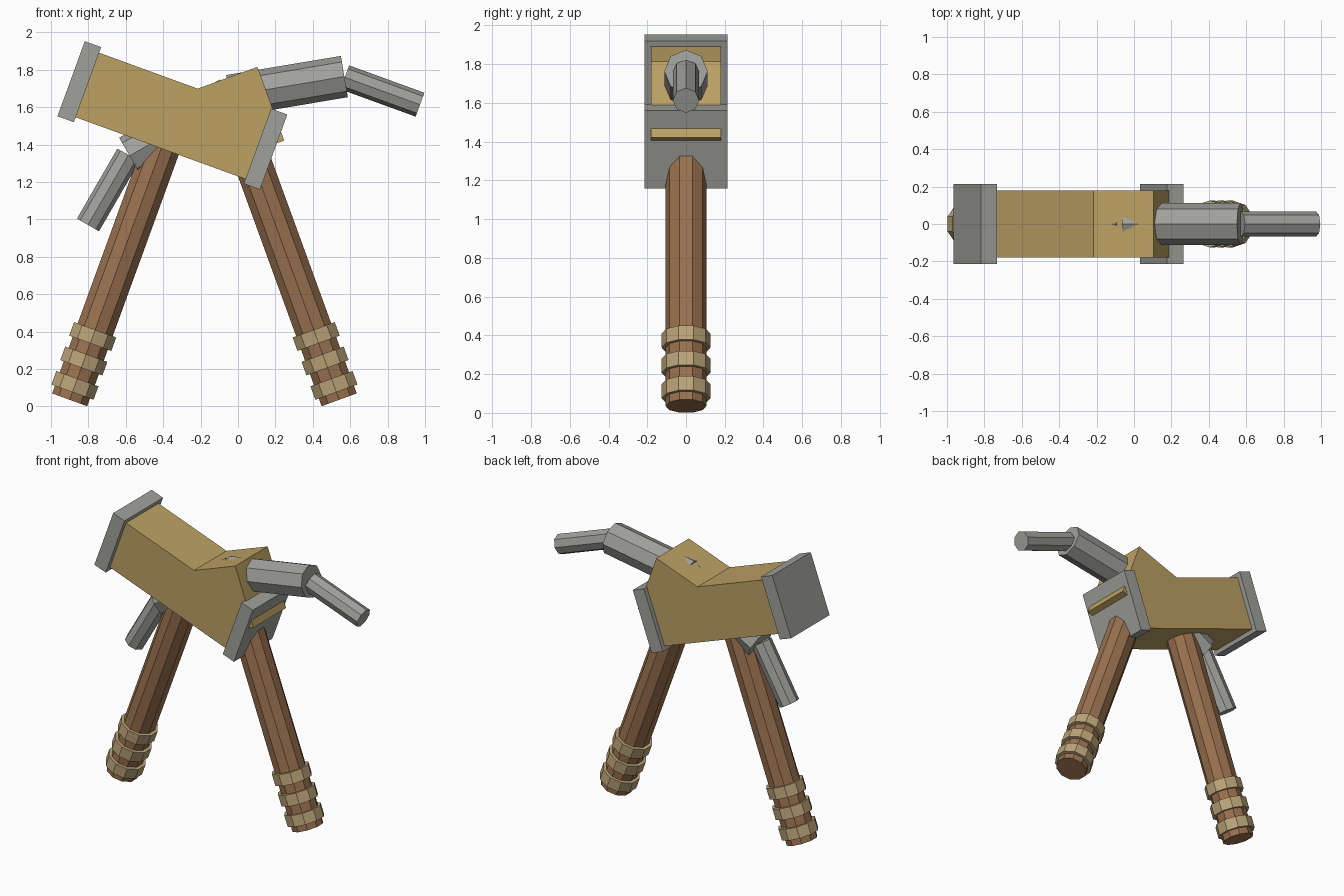
import bpy, bmesh, math
from mathutils import Matrix, Vector

if "Cube" in bpy.data.objects:
    bpy.data.objects.remove(bpy.data.objects["Cube"])


def material(name, r, g, b):
    """Flat colour given as 0-255 display values."""
    def lin(c):
        c /= 255
        return c / 12.92 if c <= 0.04045 else ((c + 0.055) / 1.055) ** 2.4
    m = bpy.data.materials.new(name)
    m.diffuse_color = (lin(r), lin(g), lin(b), 1)
    m.use_nodes = True
    m.node_tree.nodes["Principled BSDF"].inputs["Base Color"].default_value = m.diffuse_color
    return m


TAN = material("tan", 188, 161, 99)
GREY = material("grey", 160, 161, 156)
BROWN = material("brown", 153, 113, 79)
BAND = material("pale_band", 186, 163, 120)


def finish(name, bm, mat, center, tilt):
    """Tilt about the y axis, move into place and link."""
    bm.transform(Matrix.Translation(center) @ Matrix.Rotation(math.radians(tilt), 4, 'Y'))
    me = bpy.data.meshes.new(name)
    bm.to_mesh(me)
    bm.free()
    me.materials.append(mat)
    ob = bpy.data.objects.new(name, me)
    bpy.context.collection.objects.link(ob)
    return ob


def box(name, mat, center, size, tilt):
    bm = bmesh.new()
    bmesh.ops.create_cube(bm, size=1)
    bmesh.ops.scale(bm, vec=size, verts=bm.verts)
    return finish(name, bm, mat, center, tilt)


def prism(name, mat, center, radius, length, tilt, sides):
    bm = bmesh.new()
    bmesh.ops.create_cone(bm, cap_ends=True, segments=sides, radius1=radius,
                          radius2=radius, depth=length)
    return finish(name, bm, mat, center, tilt)


def on_body(u, v):
    """Point in the tilted body frame (u along the body, v across it)."""
    return Matrix.Rotation(math.radians(20), 3, 'Y') @ Vector((u, 0, v))


# Main body, the crossing block and the two end plates
box("body", TAN, on_body(-0.865, 1.339), (1.07, 0.36, 0.367), 20)
box("body_cross_block", TAN, (-0.003, 0, 1.553), (0.38, 0.36, 0.419), -20)
box("rear_plate", GREY, on_body(-1.391, 1.341), (0.093, 0.427, 0.427), 20)
box("front_plate", GREY, on_body(-0.332, 1.343), (0.092, 0.427, 0.427), 20)

# Arms: thick upper section and thin lower section
prism("right_upper_arm", GREY, (0.262, 0, 1.712), 0.112, 0.622, 80.5, 8)
prism("right_lower_arm", GREY, (0.772, 0, 1.686), 0.068, 0.428, 110, 8)
prism("left_upper_arm", GREY, (-0.31, 0, 1.495), 0.112, 0.622, 60, 8)
prism("left_lower_arm", GREY, (-0.694, 0, 1.157), 0.068, 0.432, 30, 8)

# Legs with three bands each above the foot
LEG = 1.5
for side, foot_x, tilt in (("left", -0.9, 20), ("right", 0.541, -20)):
    t = math.radians(tilt)
    axis = Vector((math.sin(t), 0, math.cos(t)))
    foot = Vector((foot_x, 0, 0.035))
    prism(side + "_leg", BROWN, foot + axis * LEG / 2, 0.105, LEG, tilt, 10)
    for i, d in enumerate((0.082, 0.221, 0.36)):
        prism(f"{side}_leg_band_{i + 1}", BAND, foot + axis * d, 0.126, 0.077, tilt, 10)
